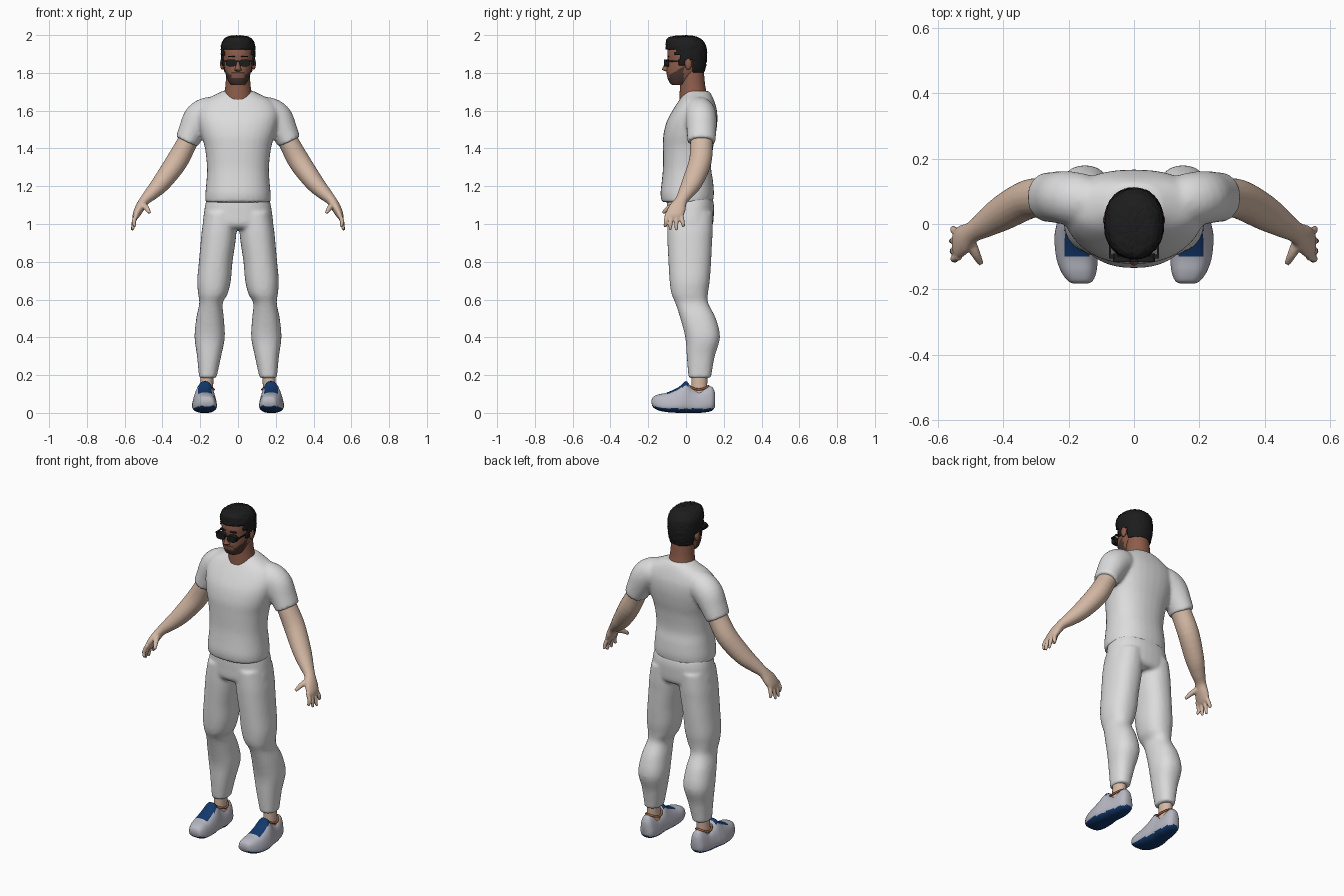
import bpy, bmesh, math, random
from mathutils import Vector

if "Cube" in bpy.data.objects:
    bpy.data.objects.remove(bpy.data.objects["Cube"])

random.seed(4)


def material(name, r, g, b):
    m = bpy.data.materials.new(name)
    m.diffuse_color = (r, g, b, 1)
    m.use_nodes = True
    m.node_tree.nodes["Principled BSDF"].inputs["Base Color"].default_value = m.diffuse_color
    return m


CLOTH = material("white_cloth", .72, .72, .72)
SKIN = material("light_skin", .66, .48, .37)
FACE = material("tan_face", .27, .11, .07)
HAIR = material("black_hair", .012, .012, .012)
BEARD = material("beard_brown", .07, .04, .032)
SHOE = material("shoe_grey", .48, .48, .55)
NAVY = material("navy", .006, .04, .15)
TRIM = material("orange_trim", .42, .12, .04)
LIP = material("lip", .3, .09, .075)


def smooth_rows(rows, sub):
    """Catmull-Rom interpolation of rows of numbers."""
    out = []
    for i in range(len(rows) - 1):
        a, b, c, d = (rows[max(0, min(len(rows) - 1, i + k))] for k in (-1, 0, 1, 2))
        for s in range(sub):
            t = s / sub
            out.append([.5 * (2 * q + (r - p) * t + (2 * p - 5 * q + 4 * r - w) * t * t
                              + (3 * q - p - 3 * r + w) * t ** 3)
                        for p, q, r, w in zip(a, b, c, d)])
    return out + [list(rows[-1])]


def skin_rings(bm, rings, seg, p):
    """Skin a list of (centre, half axis u, half axis v) with closed ends."""
    def pw(x):
        return math.copysign(abs(x) ** p, x)
    loops = []
    for c, u, v in rings:
        angles = [2 * math.pi * k / seg for k in range(seg)]
        loops.append([bm.verts.new(c + u * pw(math.cos(a)) + v * pw(math.sin(a))) for a in angles])
    faces = [bm.faces.new((A[k], A[(k + 1) % seg], B[(k + 1) % seg], B[k]))
             for A, B in zip(loops, loops[1:]) for k in range(seg)]
    faces += [bm.faces.new(loops[0]), bm.faces.new(loops[-1])]
    bmesh.ops.recalc_face_normals(bm, faces=faces)


def stack(bm, rows, seg=32, sub=4, p=1.0):
    """Rows: z, front y, back y, half width, centre x."""
    rows = [tuple(r) + (0,) * (5 - len(r)) for r in rows]
    skin_rings(bm, [(Vector((x, (f + b) / 2, z)), Vector((w, 0, 0)), Vector((0, (b - f) / 2, 0)))
                    for z, f, b, w, x in smooth_rows(rows, sub)], seg, p)


def tube(bm, rows, side=1, seg=20, sub=4):
    """Rows: x, y, z, radius across, radius in depth."""
    pts = smooth_rows(rows, sub)
    rings = []
    for i, r in enumerate(pts):
        a, b = pts[max(0, i - 1)], pts[min(len(pts) - 1, i + 1)]
        t = (Vector(b[:3]) - Vector(a[:3])).normalized()
        v = (Vector((0, 1, 0)) - t * t.y).normalized()
        u = v.cross(t)
        rings.append([Vector((q.x * side, q.y, q.z)) for q in (Vector(r[:3]), u * r[3], v * r[4])])
    skin_rings(bm, rings, seg, 1)


def finish(name, bm, mats, rule=None, voxel=0, smooth=4, mirror=False):
    if rule:
        bm.normal_update()
        for f in bm.faces:
            f.material_index = rule(f.calc_center_median(), f.normal)
    me = bpy.data.meshes.new(name)
    bm.to_mesh(me)
    bm.free()
    for m in mats:
        me.materials.append(m)
    me.polygons.foreach_set("use_smooth", [True] * len(me.polygons))
    ob = bpy.data.objects.new(name, me)
    bpy.context.collection.objects.link(ob)
    if voxel:
        r = ob.modifiers.new("fuse", 'REMESH')
        r.mode, r.voxel_size, r.use_smooth_shade = 'VOXEL', voxel, True
        s = ob.modifiers.new("soften", 'SMOOTH')
        s.factor, s.iterations = .5, smooth
    if mirror:
        ob.modifiers.new("mirror", 'MIRROR').use_mirror_merge = False
    return ob


def ball(bm, centre, size):
    vs = bmesh.ops.create_uvsphere(bm, u_segments=16, v_segments=10, radius=1)["verts"]
    for v in vs:
        v.co = Vector([c + a * s for c, a, s in zip(centre, v.co, size)])


def box(bm, centre, size):
    vs = bmesh.ops.create_cube(bm, size=1)["verts"]
    for v in vs:
        v.co = Vector([c + a * s for c, a, s in zip(centre, v.co, size)])


# Shirt: torso fused with two short sleeves
bm = bmesh.new()
stack(bm, [(1.115, -.128, .142, .172), (1.16, -.135, .148, .173), (1.23, -.128, .143, .167),
           (1.3, -.122, .133, .164), (1.4, -.122, .143, .175), (1.47, -.12, .157, .195),
           (1.54, -.103, .166, .212), (1.6, -.072, .164, .215), (1.65, -.04, .15, .185),
           (1.685, -.015, .135, .12), (1.705, .0, .12, .08)], p=.88)
for s in (1, -1):
    tube(bm, [(.1, .07, 1.61, .06, .06), (.15, .072, 1.595, .08, .08), (.205, .08, 1.56, .084, .082),
              (.245, .082, 1.49, .072, .078), (.272, .082, 1.435, .063, .075)], s)
finish("shirt", bm, [CLOTH], voxel=.01)

# Trousers: hips fused with two legs
bm = bmesh.new()
stack(bm, [(.975, -.08, .125, .17), (1.0, -.1, .143, .187), (1.06, -.102, .148, .18),
           (1.1, -.102, .148, .174), (1.14, -.1, .14, .165)], p=.85)
for s in (1, -1):
    stack(bm, [(.185, .013, .132, .046, .16 * s), (.3, .004, .152, .064, .153 * s),
               (.4, -.004, .18, .08, .15 * s), (.5, -.03, .158, .073, .148 * s),
               (.58, -.056, .118, .062, .143 * s), (.63, -.077, .116, .078, .133 * s),
               (.7, -.087, .126, .089, .127 * s), (.8, -.093, .133, .089, .118 * s),
               (.9, -.098, .138, .092, .106 * s), (.97, -.1, .142, .092, .099 * s),
               (1.06, -.098, .142, .085, .09 * s)], p=.88)
finish("trousers", bm, [CLOTH], voxel=.01)

# Arms with palm, fingers and thumb
bm = bmesh.new()
tube(bm, [(.22, .085, 1.52, .055, .06), (.27, .082, 1.43, .054, .06), (.325, .075, 1.33, .058, .06),
          (.4, .035, 1.225, .05, .055), (.455, 0, 1.165, .038, .042), (.495, -.025, 1.125, .027, .033),
          (.52, -.045, 1.085, .025, .045), (.538, -.06, 1.05, .02, .047), (.545, -.063, 1.03, .013, .04)])
for y0, x1, y1, z1 in ((-.1, .545, -.112, .985), (-.075, .558, -.085, .968),
                       (-.05, .56, -.052, .966), (-.026, .553, -.012, .985)):
    tube(bm, [(.535, y0, 1.055, .012, .012), (.551, (y0 + y1) / 2, 1.015, .012, .012),
              (x1, y1, z1, .008, .008)], seg=10)
tube(bm, [(.505, -.045, 1.105, .017, .02), (.485, -.09, 1.085, .015, .015),
          (.468, -.122, 1.058, .009, .009)], seg=10)
finish("arm", bm, [SKIN], voxel=.0055, smooth=3, mirror=True)

# Neck
bm = bmesh.new()
stack(bm, [(1.63, -.035, .11, .08), (1.68, -.034, .112, .075), (1.73, -.032, .102, .067),
           (1.8, -.03, .095, .062), (1.84, -.02, .09, .06)])
finish("neck", bm, [FACE])


# Head, with the beard coloured along the jaw and around the mouth
def beard(c, n):
    x, y, z = abs(c.x), c.y, c.z
    if y > -.012 or z < 1.742 or z > 1.84:
        return 0
    if x < .022 and y < -.06 and 1.781 < z < 1.793:
        return 2
    if x < .034 and y < -.06:
        return int(z < 1.776 or 1.796 < z < 1.806)
    return int(z < 1.79 + .6 * max(0, y + .085))


bm = bmesh.new()
stack(bm, [(1.735, -.07, -.01, .03), (1.745, -.085, .01, .045), (1.77, -.097, .04, .057),
           (1.8, -.103, .07, .067), (1.83, -.102, .085, .073), (1.86, -.096, .093, .077),
           (1.9, -.099, .098, .08), (1.94, -.092, .094, .077), (1.97, -.07, .07, .055),
           (1.982, -.04, .04, .03)], seg=64, sub=7, p=.92)
finish("head", bm, [FACE, BEARD, LIP], rule=beard)

# Nose and ears
bm = bmesh.new()
stack(bm, [(1.808, -.108, -.08, .012), (1.816, -.126, -.08, .019), (1.828, -.124, -.08, .014),
           (1.865, -.106, -.08, .009)], seg=14)
finish("nose", bm, [FACE])
bm = bmesh.new()
ball(bm, (.083, .012, 1.848), (.012, .019, .031))
finish("ear", bm, [FACE], mirror=True)


# Short hair, trimmed along a hairline
def hairline(y):
    if y < -.055:
        return 1.925
    if y < -.035:
        return 1.89
    if y < -.01:
        return 1.838
    return 1.872 if y < .035 else 1.8


bm = bmesh.new()
stack(bm, [(1.79, -.06, .09, .068), (1.82, -.09, .1, .079), (1.86, -.1, .107, .086),
           (1.91, -.104, .109, .089), (1.95, -.105, .102, .087), (1.978, -.1, .078, .072),
           (1.991, -.075, .05, .05), (1.996, -.03, .01, .012)], seg=64, sub=6, p=.92)
gone = [f for f in bm.faces if f.calc_center_median().z < hairline(f.calc_center_median().y)]
bmesh.ops.delete(bm, geom=gone, context='FACES')
bm.normal_update()
for v in bm.verts:
    v.co += v.normal * random.uniform(-.001, .004)
hair = finish("hair", bm, [HAIR])
sol = hair.modifiers.new("thickness", 'SOLIDIFY')
sol.thickness, sol.offset = .009, -1

# Sunglasses: lenses, bridge and temples; eyebrows above
bm = bmesh.new()
for s in (1, -1):
    skin_rings(bm, [(Vector((.036 * s, y, 1.853)), Vector((.028, 0, 0)), Vector((0, 0, .019)))
                    for y in (-.117, -.09)], 20, .65)
    box(bm, (.074 * s, -.045, 1.861), (.006, .12, .007))
    box(bm, (.067 * s, -.1, 1.861), (.016, .012, .009))
box(bm, (0, -.112, 1.861), (.03, .008, .007))
glasses = finish("sunglasses", bm, [HAIR])
glasses.data.polygons.foreach_set("use_smooth", [False] * len(glasses.data.polygons))
bm = bmesh.new()
box(bm, (.034, -.094, 1.887), (.036, .01, .007))
finish("eyebrow", bm, [HAIR], mirror=True)

# Ankles
bm = bmesh.new()
stack(bm, [(.08, .03, .115, .036, .167), (.13, .028, .112, .034, .166), (.22, .03, .115, .036, .163)])
finish("ankle", bm, [SKIN], mirror=True)


# Shoes: rows of y, centre x, half width, bottom z, top z
def shoe_paint(c, n):
    if n.z < -.45 or (c.z < .022 and c.y < .1):
        return 1
    return int(-.095 < c.y < .012 and n.z > .2 and c.z > .09 and abs(c.x - .175) < .036)


bm = bmesh.new()
rings = []
for y, x, w, b, t in smooth_rows([(-.182, .163, .024, .05, .068), (-.174, .164, .04, .03, .085),
                                  (-.145, .169, .056, .013, .098), (-.1, .175, .065, .004, .108),
                                  (-.04, .178, .068, 0, .136), (0, .177, .064, 0, .168),
                                  (.03, .174, .058, 0, .135), (.07, .17, .054, 0, .116),
                                  (.11, .168, .05, .004, .138), (.138, .167, .042, .012, .137),
                                  (.153, .167, .024, .03, .11)], 5):
    rings.append((Vector((x, y, (b + t) / 2)), Vector((w, 0, 0)), Vector((0, 0, (t - b) / 2))))
skin_rings(bm, rings, 36, .72)
for v in bm.verts:
    v.co.x = .172 + (v.co.x - .172) * (1.06 - 3.3 * max(0, v.co.z - .02))
    v.co.z = max(v.co.z, 0)
finish("shoe", bm, [SHOE, NAVY], rule=shoe_paint, mirror=True)

# Shoe collar trim
bm = bmesh.new()
loop = [bm.verts.new((.167 + (.039 + r * math.cos(b)) * math.cos(a),
                      .068 + (.05 + r * math.cos(b)) * math.sin(a),
                      .124 + .018 * math.sin(a) ** 2 + r * math.sin(b)))
        for r in (.006,) for a in [2 * math.pi * i / 28 for i in range(28)]
        for b in [2 * math.pi * j / 8 for j in range(8)]]
for i in range(28):
    for j in range(8):
        k, m = (i + 1) % 28, (j + 1) % 8
        bm.faces.new((loop[i * 8 + j], loop[k * 8 + j], loop[k * 8 + m], loop[i * 8 + m]))
bmesh.ops.recalc_face_normals(bm, faces=bm.faces)
finish("shoe_collar", bm, [TRIM], mirror=True)
